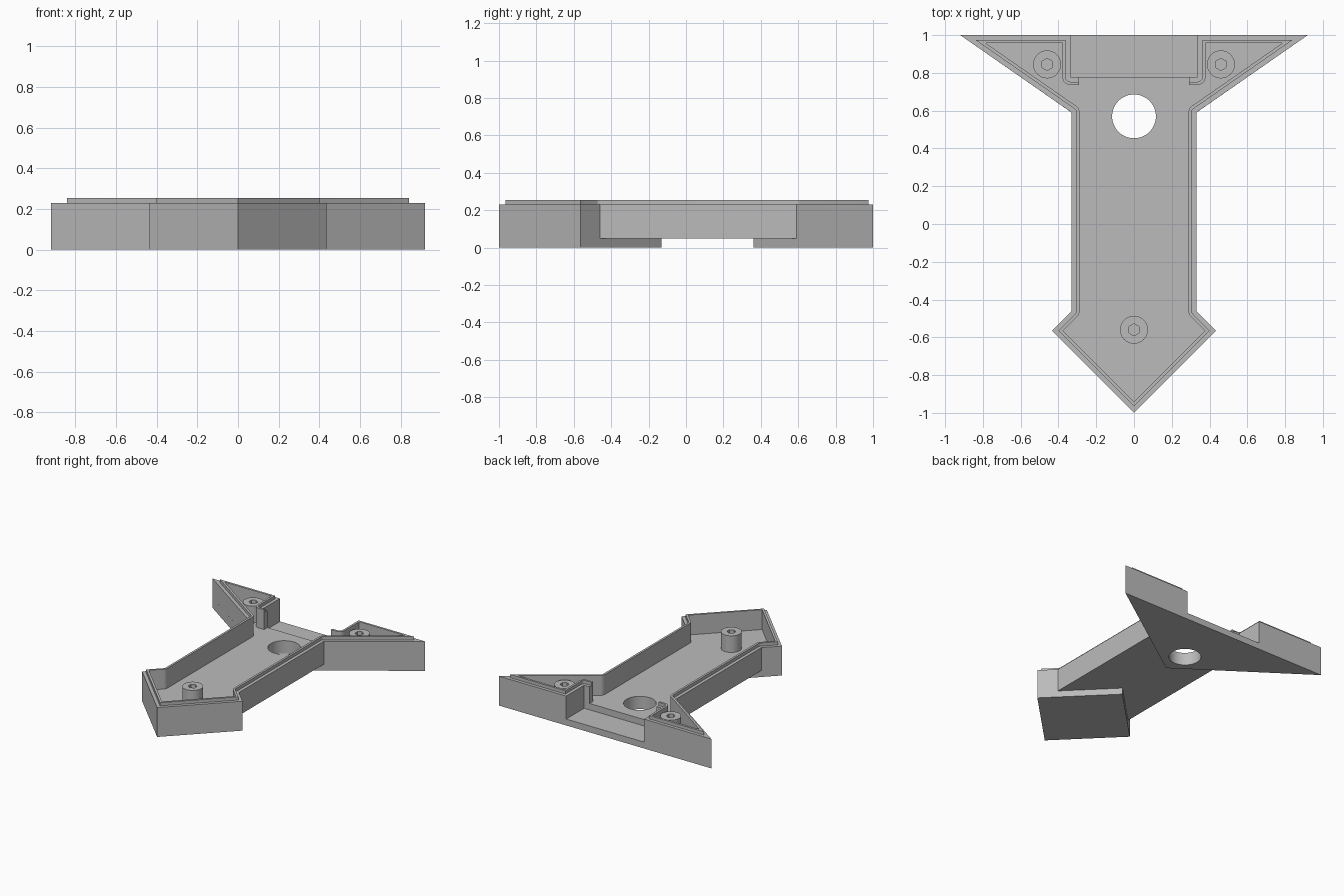
import bpy, bmesh, math
from mathutils import Vector

if "Cube" in bpy.data.objects:
    bpy.data.objects.remove(bpy.data.objects["Cube"])

grey = bpy.data.materials.new("plain_grey")
grey.diffuse_color = (0.5, 0.5, 0.5, 1)
grey.use_nodes = True
grey.node_tree.nodes["Principled BSDF"].inputs["Base Color"].default_value = grey.diffuse_color


def prism(name, pts, z0, z1):
    """Extrude a flat counter-clockwise outline from z0 to z1."""
    bm = bmesh.new()
    low = [bm.verts.new((p[0], p[1], z0)) for p in pts]
    high = [bm.verts.new((p[0], p[1], z1)) for p in pts]
    bm.faces.new(low[::-1])
    bm.faces.new(high)
    n = len(pts)
    for i in range(n):
        j = (i + 1) % n
        bm.faces.new((low[i], low[j], high[j], high[i]))
    mesh = bpy.data.meshes.new(name)
    bm.to_mesh(mesh)
    bm.free()
    mesh.materials.append(grey)
    ob = bpy.data.objects.new(name, mesh)
    bpy.context.collection.objects.link(ob)
    return ob


def disc(x, y, r, n):
    return [(x + r * math.sin(-2 * math.pi * i / n), y + r * math.cos(2 * math.pi * i / n))
            for i in range(n)]


def box(x, y0, y1):
    return [(-x, y0), (x, y0), (x, y1), (-x, y1)]


def inset(pts, d, steps=5):
    """Offset an outline inward, rounding the inward-pointing corners."""
    pts = [Vector(p) for p in pts]
    out = []
    for i, p in enumerate(pts):
        a = (p - pts[i - 1]).normalized()
        b = (pts[(i + 1) % len(pts)] - p).normalized()
        na, nb = Vector((-a.y, a.x)), Vector((-b.y, b.x))
        if a.x * b.y - a.y * b.x > 0:
            out.append(p + (na + nb) * (d / (1 + na.dot(nb))))
        else:
            for k in range(steps + 1):
                out.append(p + na.lerp(nb, k / steps).normalized() * d)
    return out


def combine(target, other, operation):
    m = target.modifiers.new("combine", 'BOOLEAN')
    m.operation, m.solver, m.object = operation, 'EXACT', other
    bpy.context.view_layer.objects.active = target
    bpy.ops.object.modifier_apply(modifier=m.name)
    bpy.data.objects.remove(other)


def mirrored(right):
    """Complete a right-hand half outline; points on the axis stay single."""
    return right + [(-x, y) for x, y in reversed(right) if x > 0]


FLOOR, BASE, RIM, TOP = 0.10, 0.05, 0.23, 0.255
side = [(0, -1), (0.435, -0.565), (0.33, -0.46), (0.33, 0.59), (0.92, 1)]
outline = mirrored(side)
notched = mirrored(side + [(0.337, 1), (0.337, 0.778)])

# Tray body with the two thicker feet under its ends
tray = prism("tray", outline, BASE, RIM)
combine(tray, prism("rear_foot", [(0, 0.36), (0.92, 1), (-0.92, 1)], 0, 0.08), 'UNION')
combine(tray, prism("front_foot", [(0, -1), (0.435, -0.565), (0, -0.13), (-0.435, -0.565)],
                    0, 0.08), 'UNION')

# Raised lip following the wall
combine(tray, prism("lip", inset(notched, 0.025), 0.2, TOP), 'UNION')

# Pocket, rear notch and the gap joining them, then the cable hole
combine(tray, prism("pocket", inset(notched, 0.042), FLOOR, 0.4), 'DIFFERENCE')
combine(tray, prism("notch", box(0.337, 0.778, 1.1), BASE, 0.4), 'DIFFERENCE')
combine(tray, prism("gap", box(0.29, 0.70, 0.80), FLOOR, 0.4), 'DIFFERENCE')
combine(tray, prism("cable_hole", disc(0, 0.57, 0.116, 48), -0.1, 0.4), 'DIFFERENCE')

# Screw bosses with blind holes
for x, y in ((0, -0.56), (0.46, 0.845), (-0.46, 0.845)):
    combine(tray, prism("boss", disc(x, y, 0.074, 32), 0.08, RIM), 'UNION')
    combine(tray, prism("screw_hole", disc(x, y, 0.032, 6), FLOOR, 0.4), 'DIFFERENCE')

# Smooth the round parts, keep the corners crisp
bpy.ops.object.select_all(action='DESELECT')
tray.select_set(True)
bpy.context.view_layer.objects.active = tray
bpy.ops.object.shade_smooth_by_angle(angle=math.radians(25))
